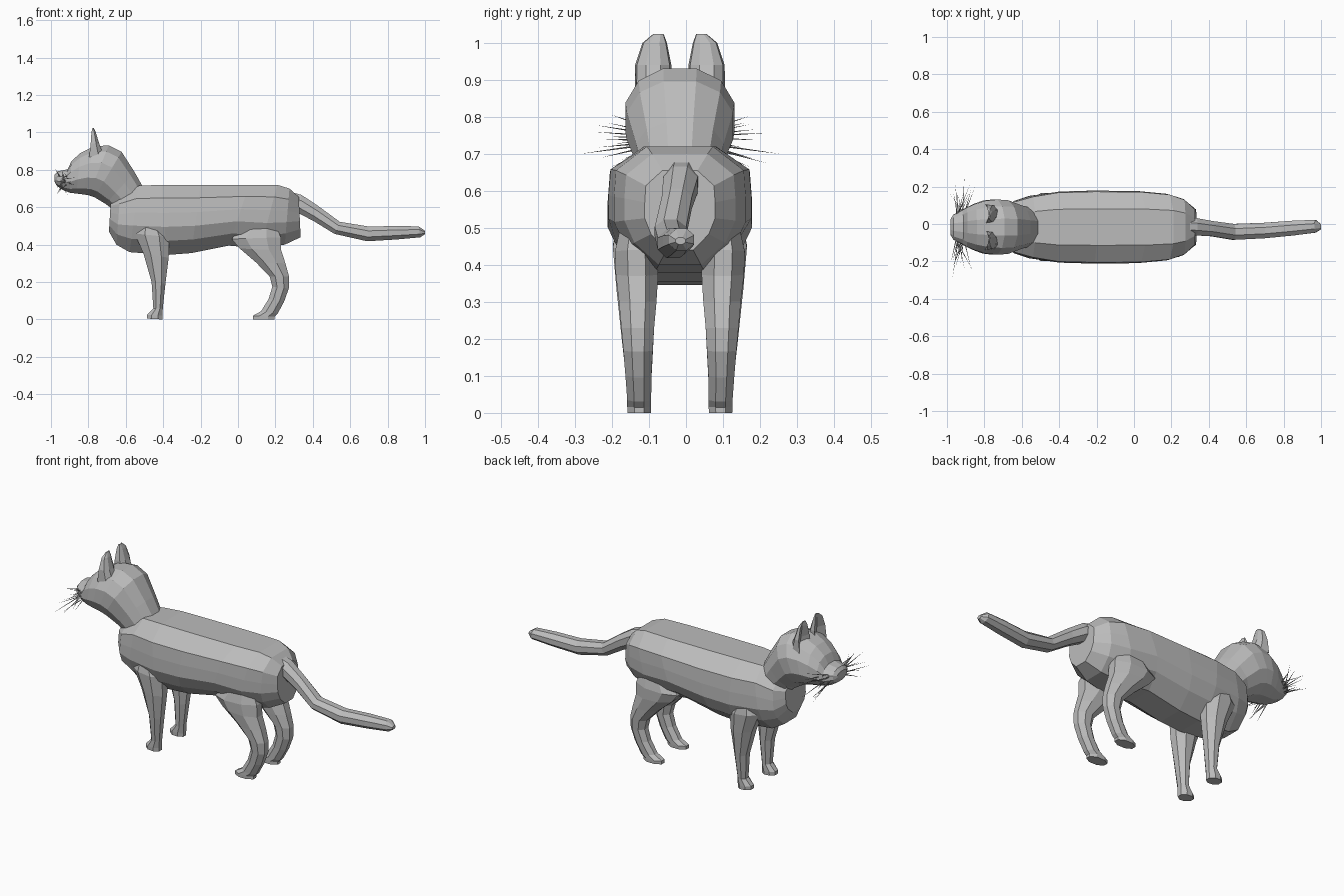
import bpy, bmesh, math, random
from mathutils import Vector

random.seed(4)
MID = -0.0165  # y of the symmetry plane

grey = bpy.data.materials.new("grey")
grey.diffuse_color = (0.5, 0.5, 0.5, 1)


def finish(name, bm):
    bmesh.ops.recalc_face_normals(bm, faces=bm.faces)
    me = bpy.data.meshes.new(name)
    bm.to_mesh(me)
    bm.free()
    me.materials.append(grey)
    ob = bpy.data.objects.new(name, me)
    bpy.context.collection.objects.link(ob)
    return ob


def circle(n, power=1.0):
    pts = []
    for i in range(n):
        a = 2 * math.pi * (i + 0.5) / n
        s, c = math.sin(a), math.cos(a)
        pts.append((math.copysign(abs(s) ** power, s), math.copysign(abs(c) ** power, c)))
    return pts


def loft(name, rings, profile):
    """Each ring: (x1, z1, x2, z2, y centre, half width) - two opposite points in the side view."""
    bm = bmesh.new()
    loops = []
    for x1, z1, x2, z2, y, hw in rings:
        c = Vector(((x1 + x2) / 2, y, (z1 + z2) / 2))
        a = Vector(((x1 - x2) / 2, 0, (z1 - z2) / 2))
        loops.append([bm.verts.new(c + a * v + Vector((0, u * hw, 0))) for u, v in profile])
    n = len(profile)
    for r, s in zip(loops, loops[1:]):
        for i in range(n):
            bm.faces.new((r[i], r[(i + 1) % n], s[(i + 1) % n], s[i]))
    bm.faces.new(loops[0])
    bm.faces.new(loops[-1])
    return finish(name, bm)


def centred(rings):
    return [r[:4] + (MID, r[4]) for r in rings]


# Body
half = [(.5, 1), (.97, .62), (1, .2), (1, -.2), (.82, -.6), (.38, -1)]
barrel = half + [(-u, v) for u, v in reversed(half)]
loft("body", centred([
    (-.68, .64, -.69, .47, .09),
    (-.63, .67, -.65, .40, .14),
    (-.53, .715, -.58, .36, .167),
    (-.41, .72, -.38, .345, .19),
    (-.20, .72, -.25, .355, .195),
    (.06, .72, -.05, .395, .193),
    (.21, .72, .12, .38, .178),
    (.275, .70, .25, .40, .15),
    (.325, .655, .335, .44, .095)]), barrel)

# Head with neck and muzzle
loft("head", centred([
    (-.50, .70, -.65, .57, .105),
    (-.55, .79, -.71, .615, .122),
    (-.62, .90, -.77, .65, .148),
    (-.69, .935, -.80, .66, .152),
    (-.77, .93, -.83, .665, .146),
    (-.84, .895, -.865, .67, .128),
    (-.89, .85, -.90, .675, .108),
    (-.91, .805, -.935, .69, .092),
    (-.965, .793, -.968, .712, .068),
    (-.98, .775, -.98, .735, .045)]), circle(12, .9))

ear_shape = [(-1, .9), (0, .1), (1, .9), (.9, -.3), (.4, -1), (-.4, -1), (-.9, -.3)]

for side, label in ((-1, "left"), (1, "right")):
    def sided(rings):
        return [r[:4] + (MID + side * r[4], r[5]) for r in rings]

    # Ear
    loft(label + "_ear", sided([
        (-.80, .87, -.715, .87, .072, .05),
        (-.79, .94, -.742, .94, .072, .049),
        (-.785, 1.0, -.76, 1.0, .068, .033),
        (-.779, 1.024, -.771, 1.024, .058, .014)]), ear_shape)

    # Front leg
    loft(label + "_front_leg", sided([
        (-.52, .53, -.42, .53, .12, .05),
        (-.56, .46, -.36, .44, .122, .064),
        (-.51, .35, -.365, .33, .118, .058),
        (-.465, .20, -.385, .19, .114, .046),
        (-.455, .06, -.40, .06, .11, .034),
        (-.49, .025, -.40, .02, .11, .035),
        (-.49, .005, -.40, 0, .11, .034)]), circle(8))

    # Hind leg
    loft(label + "_hind_leg", sided([
        (.02, .50, .21, .50, .115, .05),
        (-.045, .43, .24, .44, .118, .062),
        (.0, .38, .24, .37, .116, .062),
        (.09, .305, .26, .30, .114, .055),
        (.165, .23, .277, .23, .114, .048),
        (.18, .175, .275, .165, .113, .043),
        (.16, .11, .25, .095, .112, .038),
        (.12, .045, .215, .03, .11, .035),
        (.075, .02, .20, .015, .11, .035),
        (.075, 0, .20, 0, .11, .034)]), circle(8))

# Tail
loft("tail", [
    (.27, .69, .28, .58, -.01, .05),
    (.34, .67, .33, .56, -.015, .05),
    (.43, .61, .40, .525, -.025, .044),
    (.545, .525, .515, .455, -.042, .046),
    (.70, .50, .69, .415, -.035, .045),
    (.85, .503, .85, .425, -.022, .043),
    (.965, .50, .975, .437, -.012, .037),
    (1.0, .475, 1.0, .455, -.015, .015)], circle(8))

# Whiskers: thin tapered spikes fanning out from the cheeks
bm = bmesh.new()
for side in (-1, 1):
    for i in range(13):
        t = i / 12
        root = Vector((-.93 + random.uniform(-.025, .025), MID + side * .07, .715 + .05 * t))
        reach = random.uniform(.15, .235) if i % 12 else .19
        tip = Vector((-.915 + random.uniform(-.07, .07), MID + side * reach,
                      .665 + .14 * t + random.uniform(-.01, .01)))
        if i == 3:
            tip.y, tip.z = MID + side * .27, .70
        ring = [bm.verts.new(root + .004 * Vector((math.cos(a), 0, math.sin(a))))
                for a in (0, 2.1, 4.2)]
        end = bm.verts.new(tip)
        for k in range(3):
            bm.faces.new((ring[k], ring[(k + 1) % 3], end))
        bm.faces.new(ring)
finish("whiskers", bm)
